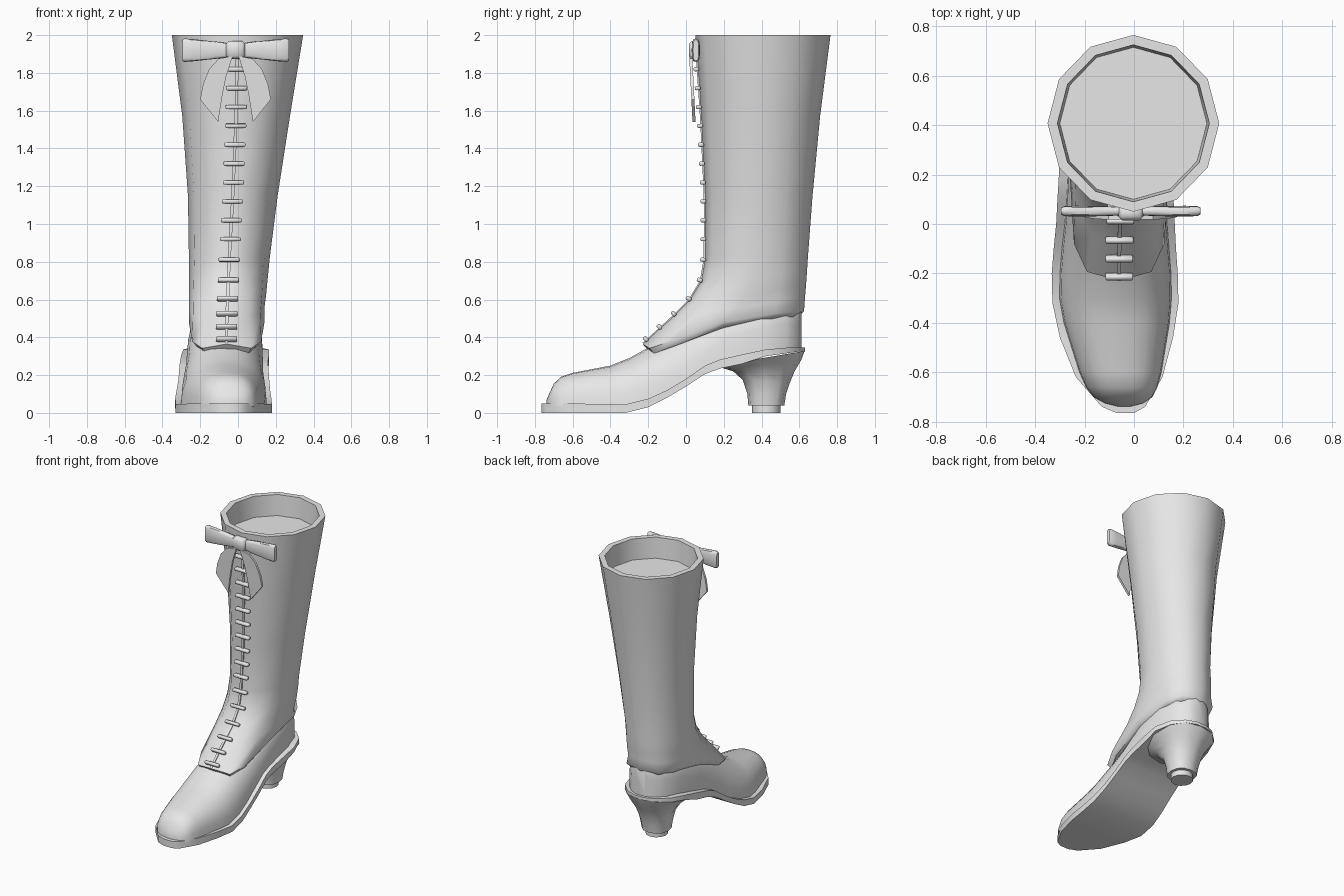
import bpy, bmesh, math
from mathutils import Vector

cube = bpy.data.objects.get("Cube")
if cube:
    bpy.data.objects.remove(cube, do_unlink=True)

grey = bpy.data.materials.new("plain grey")
grey.use_nodes = True
grey.diffuse_color = (0.8, 0.8, 0.8, 1)
grey.node_tree.nodes["Principled BSDF"].inputs["Base Color"].default_value = grey.diffuse_color


def finish(name, bm, angle=50):
    bmesh.ops.recalc_face_normals(bm, faces=bm.faces)
    mesh = bpy.data.meshes.new(name)
    bm.to_mesh(mesh)
    bm.free()
    mesh.materials.append(grey)
    mesh.shade_smooth()
    mesh.set_sharp_from_angle(angle=math.radians(angle))
    obj = bpy.data.objects.new(name, mesh)
    bpy.context.collection.objects.link(obj)
    return obj


def loft(name, rings, angle=50):
    """Skin closed rings of equal count and cap both ends."""
    bm = bmesh.new()
    loops = [[bm.verts.new(p) for p in ring] for ring in rings]
    for a, b in zip(loops, loops[1:]):
        for i in range(len(a)):
            j = (i + 1) % len(a)
            bm.faces.new((a[i], a[j], b[j], b[i]))
    bm.faces.new(loops[0])
    bm.faces.new(loops[-1])
    return finish(name, bm, angle)


def spow(v, p):
    return math.copysign(abs(v) ** p, v) if abs(v) > 1e-6 else 0.0


def lerp_table(table, t):
    if t <= table[0][0]:
        return table[0][1]
    for (a, u), (b, v) in zip(table, table[1:]):
        if t <= b:
            return u + (v - u) * (t - a) / (b - a)
    return table[-1][1]


def ring(yf, zf, yb, zb, x0, x1, p=1.0, inset=0.0, n=12):
    """Rounded loop leaning from its front height to its back height."""
    cx, rx = (x0 + x1) / 2, (x1 - x0) / 2 - inset
    cy, ry = (yf + yb) / 2, (yb - yf) / 2 - inset
    out = []
    for i in range(n):
        a = -math.pi / 2 + math.tau * i / n
        y = cy + ry * spow(math.sin(a), p)
        z = zf + (zb - zf) * (y - yf) / (yb - yf)
        out.append(Vector((cx + rx * spow(math.cos(a), p), y, z)))
    return out


# Shaft: sloping scalloped hem, leg, rim and recessed inside floor
HEM = [(-0.23, 0.365), (-0.19, 0.34), (-0.08, 0.38), (0, 0.41),
       (0.2, 0.48), (0.4, 0.52), (0.63, 0.54)]
hem, lip = [ring(-0.23, 0, 0.625, 0, -0.26, 0.14, 0.62, k) for k in (0, 0.025)]
for low, high in zip(lip, hem):
    high.z = lerp_table(HEM, high.y)
    low.z = high.z - 0.028
shaft = [lip, hem,
         ring(-0.08, 0.50, 0.63, 0.61, -0.26, 0.14, 0.8),
         ring(0.02, 0.60, 0.635, 0.67, -0.26, 0.15, 0.85),
         ring(0.08, 0.70, 0.64, 0.74, -0.26, 0.158, 0.92),
         ring(0.10, 0.82, 0.645, 0.82, -0.26, 0.168),
         ring(0.10, 1.15, 0.67, 1.15, -0.265, 0.21),
         ring(0.08, 1.57, 0.71, 1.57, -0.295, 0.275),
         ring(0.05, 2.0, 0.765, 2.0, -0.35, 0.345),
         ring(0.05, 2.0, 0.765, 2.0, -0.35, 0.345, 1, 0.04),
         ring(0.05, 1.85, 0.765, 1.85, -0.35, 0.345, 1, 0.05)]
loft("boot_shaft", shaft)

# Sole: y, left edge, right edge, top, bottom
SOLE = [(-0.765, -0.07, 0.0, 0.05, 0), (-0.74, -0.13, 0.045, 0.05, 0),
        (-0.62, -0.235, 0.115, 0.05, 0), (-0.46, -0.30, 0.158, 0.047, 0),
        (-0.32, -0.33, 0.18, 0.045, 0), (-0.2, -0.333, 0.177, 0.075, 0.03),
        (-0.1, -0.325, 0.17, 0.12, 0.08), (0, -0.315, 0.165, 0.18, 0.14),
        (0.1, -0.31, 0.16, 0.25, 0.205), (0.18, -0.305, 0.16, 0.282, 0.235),
        (0.3, -0.3, 0.165, 0.31, 0.26), (0.42, -0.29, 0.165, 0.335, 0.3),
        (0.53, -0.25, 0.125, 0.345, 0.315), (0.6, -0.175, 0.055, 0.347, 0.325),
        (0.63, -0.1, -0.02, 0.347, 0.325)]
loft("sole", [[(a, y, t), (b, y, t), (b, y, u), (a, y, u)]
              for y, a, b, t, u in SOLE], 40)
sole_top = [(s[0], s[3]) for s in SOLE]

# Foot upper: y, centre x, half width, top height, squareness
FOOT = [(-0.738, -0.04, 0.03, 0.07, 0.9), (-0.725, -0.04, 0.08, 0.1, 0.85),
        (-0.7, -0.045, 0.12, 0.155, 0.8), (-0.66, -0.05, 0.145, 0.192, 0.8),
        (-0.6, -0.055, 0.167, 0.212, 0.8), (-0.4, -0.07, 0.215, 0.25, 0.85),
        (-0.3, -0.075, 0.228, 0.29, 0.9), (-0.2, -0.075, 0.226, 0.345, 0.9),
        (-0.1, -0.075, 0.218, 0.40, 0.9), (0, -0.073, 0.208, 0.45, 0.85),
        (0.2, -0.068, 0.2, 0.55, 0.65), (0.4, -0.06, 0.185, 0.58, 0.5),
        (0.53, -0.06, 0.148, 0.57, 0.4), (0.59, -0.06, 0.09, 0.56, 0.4),
        (0.612, -0.06, 0.04, 0.55, 0.4)]
sections = []
for y, cx, w, top, p in FOOT:
    base = lerp_table(sole_top, y) - 0.015
    sections.append([(cx + w * spow(math.cos(a), p), y,
                      base + (top - base) * spow(math.sin(a), p))
                     for a in (math.pi * i / 12 for i in range(13))])
loft("foot_upper", sections)

# Heel: front y and z, back y and z, half width
HEEL = [(0.17, 0.25, 0.628, 0.328, 0.215), (0.2, 0.235, 0.61, 0.28, 0.18),
        (0.25, 0.22, 0.575, 0.22, 0.145), (0.3, 0.175, 0.55, 0.16, 0.12),
        (0.325, 0.1, 0.53, 0.1, 0.105), (0.33, 0.038, 0.52, 0.038, 0.095)]
loft("heel", [ring(a, b, c, d, -0.06 - w, -0.06 + w, 0.85)
              for a, b, c, d, w in HEEL])
loft("heel_tip", [ring(0.35, z, 0.5, z, -0.135, 0.015) for z in (0.045, 0)])

# Laces: line down the shaft front, crossed by bars lying on the surface
front = [r[0] for r in shaft[1:9]]
front_y = [(v.z, v.y) for v in front]
front_x = [(v.z, v.x) for v in front]


def on_front(z):
    return Vector((lerp_table(front_x, z), lerp_table(front_y, z), z))


def block(name, centre, size, tilt=0.0, bevel=0.005):
    bm = bmesh.new()
    bmesh.ops.create_cube(bm, size=1)
    for v in bm.verts:
        v.co = Vector(c * s for c, s in zip(v.co, size))
    bmesh.ops.bevel(bm, geom=bm.edges[:], offset=bevel, segments=1, affect='EDGES')
    obj = finish(name, bm)
    obj.location = centre
    obj.rotation_euler.x = tilt
    return obj


bar_heights = [0.385, 0.45, 0.52, 0.6, 0.7, 0.81] + [0.92 + 0.1 * i for i in range(10)]
for i, z in enumerate(bar_heights):
    d = on_front(z + 0.02) - on_front(z - 0.02)
    tilt = -math.atan2(d.y, d.z)
    out = Vector((0, -d.z, d.y)).normalized() * 0.008
    block(f"lace_bar_{i + 1}", on_front(z) + out, (0.112, 0.03, 0.022), tilt)
path = [on_front(z) for z in [0.37] + bar_heights + [1.9]]
loft("lace_line", [[p + Vector(o) for o in ((-0.008, -0.006, 0), (0.008, -0.006, 0),
                                            (0.008, 0.01, 0), (-0.008, 0.01, 0))]
                   for p in path], 30)

# Bow: knot, flared loops and leaf-shaped tails
block("bow_knot", (-0.013, 0.045, 1.922), (0.1, 0.06, 0.095), 0, 0.015)
for side, label in ((1, "left"), (-1, "right")):
    rings = []
    for d, h, t in ((0.02, 0.034, 0.016), (0.1, 0.045, 0.02),
                    (0.22, 0.058, 0.022), (0.27, 0.062, 0.02), (0.282, 0.056, 0.014)):
        rings.append([(-0.013 + side * d, 0.052 + t * spow(math.cos(a), 0.6),
                       1.92 + h * spow(math.sin(a), 0.5))
                      for a in (math.tau * k / 12 for k in range(12))])
    loft(f"bow_loop_{label}", rings)
    leaf = [(0.015, 1.89), (0.09, 1.875), (0.14, 1.82), (0.172, 1.74),
            (0.187, 1.66), (0.092, 1.54), (0.07, 1.68), (0.05, 1.78)]
    loft(f"bow_tail_{label}",
         [[(-0.013 + side * x, 0.025 + y + 0.05 * (1.89 - z), z) for x, z in leaf]
          for y in (-0.008, 0.008)], 30)
